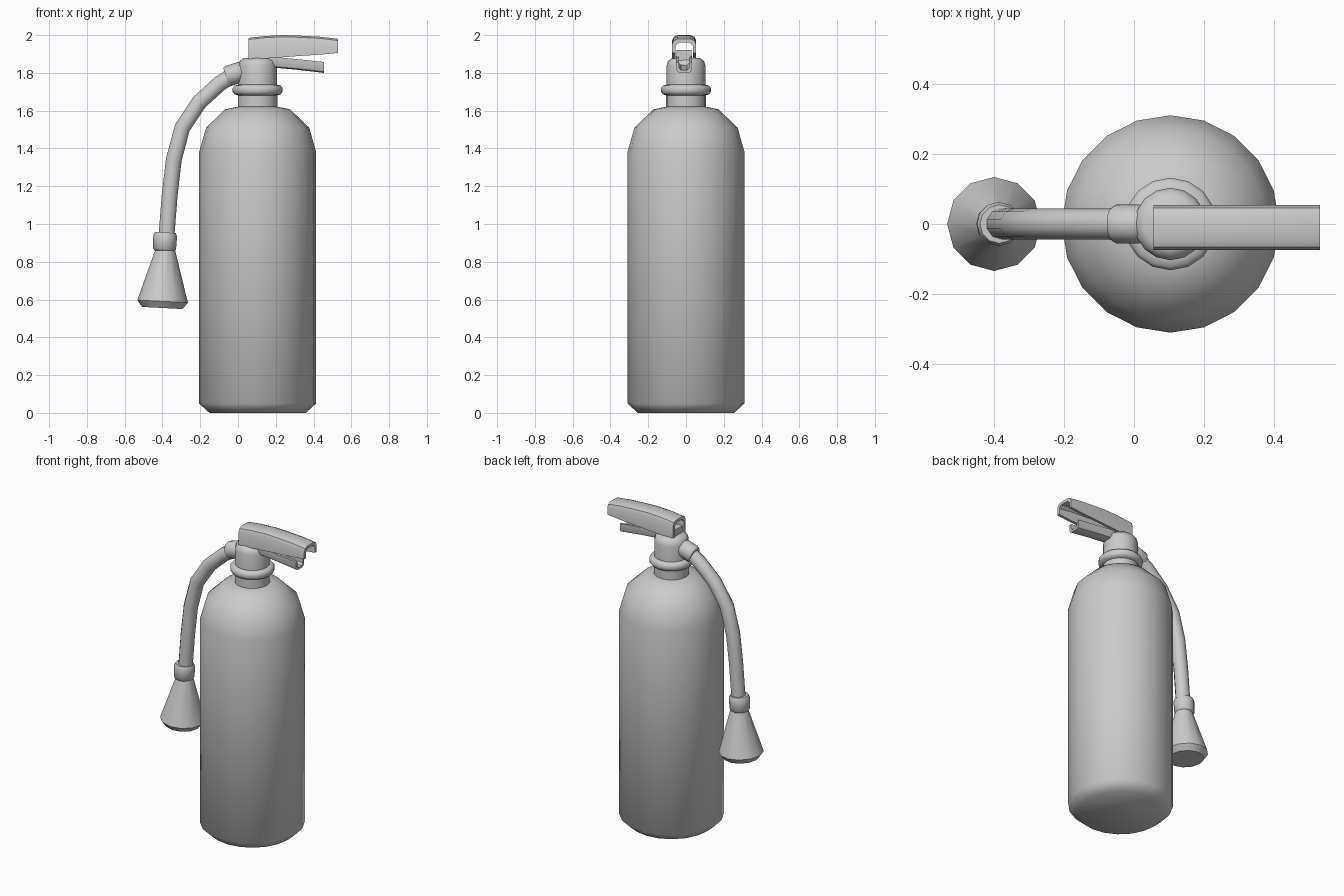
import bpy, math
from mathutils import Matrix, Vector

if "Cube" in bpy.data.objects:
    bpy.data.objects.remove(bpy.data.objects["Cube"])


def make(name, verts, faces, angle=50):
    mesh = bpy.data.meshes.new(name)
    mesh.from_pydata(verts, [], faces)
    mesh.shade_smooth()
    mesh.set_sharp_from_angle(angle=math.radians(angle))
    ob = bpy.data.objects.new(name, mesh)
    bpy.context.collection.objects.link(ob)
    return ob


def loft(name, rings, angle=50):
    """Skin a list of equally long closed rings and cap both ends."""
    n = len(rings[0])
    verts = [p for ring in rings for p in ring]
    faces = [(k * n + i, k * n + (i + 1) % n, (k + 1) * n + (i + 1) % n, (k + 1) * n + i)
             for k in range(len(rings) - 1) for i in range(n)]
    faces += [tuple(reversed(range(n))), tuple(range(len(verts) - n, len(verts)))]
    return make(name, verts, faces, angle)


def lathe(name, profile, sides, loc, tilt=0):
    """Turn (radius, height) pairs about a local z axis tilted around y."""
    m = Matrix.Translation(loc) @ Matrix.Rotation(math.radians(tilt), 4, 'Y')
    step = 2 * math.pi / sides
    return loft(name, [[m @ Vector((r * math.cos(i * step), r * math.sin(i * step), z))
                        for i in range(sides)] for r, z in profile])


def channel(name, stations, half, t, bevel, up, y=0):
    """U-shaped channel along x; stations are (x, bottom, top)."""
    rings = []
    for x, lo, hi in stations:
        h, b, i = hi - lo, bevel, half - t
        right = [(half, 0), (half, h - b), (half - b * .3, h - b * .3), (half - b, h)]
        inner = [(-i, 0), (-i, h - t - b * .6), (-i + b * .6, h - t)]
        sec = right + [(-a, c) for a, c in reversed(right)]
        sec += inner + [(-a, c) for a, c in reversed(inner)]
        ring = [Vector((x, y + a, lo + c if not up else hi - c)) for a, c in sec]
        rings.append(ring[::-1] if up else ring)
    return loft(name, rings, 40)


CX = 0.104

# Cylinder
lathe("tank", [(.255, 0), (.31, .05), (.31, 1.38), (.273, 1.51),
               (.172, 1.607), (.10, 1.622)], 20, (CX, 0, 0))

# Neck, collar and valve head
lathe("neck", [(.105, 1.60), (.105, 1.70)], 16, (CX, 0, 0))
lathe("collar", [(.10, 1.68), (.122, 1.686), (.132, 1.70), (.132, 1.72),
                 (.122, 1.733), (.10, 1.738)], 16, (CX, 0, 0))
lathe("valve_head", [(.103, 1.72), (.103, 1.838), (.096, 1.862), (.076, 1.878)],
      16, (CX, 0, 0))

# Handle above, lever below and the stem between them
channel("handle", [(.055, 1.873, 1.985), (.14, 1.876, 1.995), (.24, 1.883, 2.0),
                   (.33, 1.89, 1.997), (.44, 1.897, 1.991), (.53, 1.906, 1.98)],
        .064, .018, .03, False, -.01)
channel("lever", [(.14, 1.832, 1.89), (.30, 1.818, 1.874), (.455, 1.80, 1.858)],
        .042, .014, .02, True, -.01)
loft("stem", [[Vector((x, y - .01, z)) for x, y in
               ((.06, -.04), (.19, -.04), (.19, .04), (.06, .04))] for z in (1.85, 1.92)])

# Hose
path = [(-.03, 1.785), (-.095, 1.745), (-.205, 1.645), (-.295, 1.51),
        (-.34, 1.34), (-.362, 1.15), (-.38, .92)]
curve = bpy.data.curves.new("hose", 'CURVE')
curve.dimensions = '3D'
curve.bevel_depth = .044
curve.bevel_resolution = 3
curve.use_fill_caps = True
spline = curve.splines.new('POLY')
spline.points.add(len(path) - 1)
for p, (x, z) in zip(spline.points, path):
    p.co = (x, 0, z, 1)
spline.use_smooth = True
bpy.context.collection.objects.link(bpy.data.objects.new("hose", curve))

# Hose fittings: one at the valve, one at the horn
lathe("hose_connector", [(.05, -.05), (.055, -.04), (.055, .03), (.048, .043)],
      12, (-.022, 0, 1.793), -108)
lathe("horn_ferrule", [(.052, -.05), (.061, -.04), (.063, .03), (.055, .047)],
      12, (-.387, 0, .908), 3)

# Discharge horn
lathe("horn", [(.107, -.305), (.134, -.27), (.05, .01)], 12, (-.385, 0, .86), 3)
